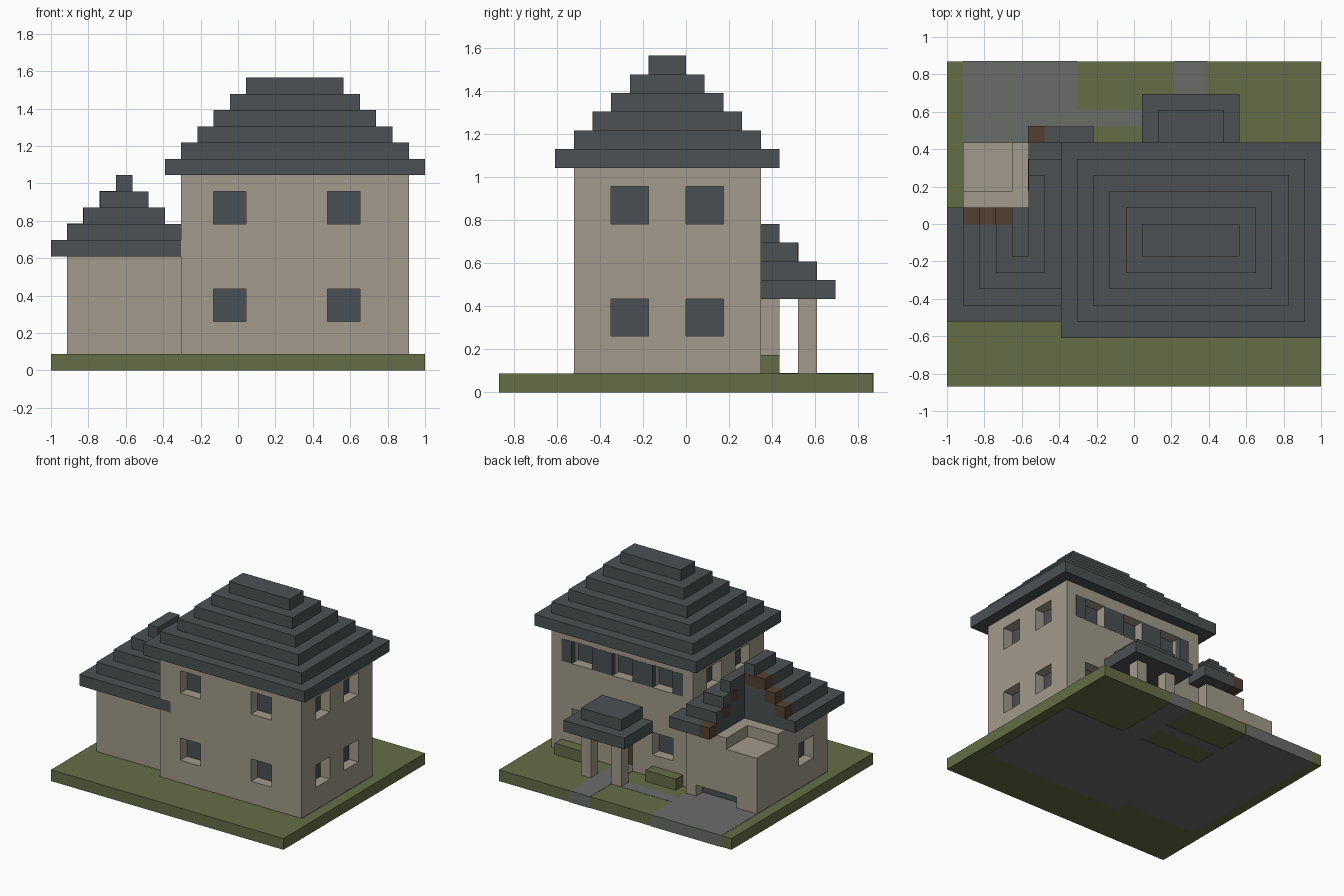
import bpy, bmesh
from mathutils import Matrix, Vector

cube = bpy.data.objects.get("Cube")
if cube:
    bpy.data.objects.remove(cube, do_unlink=True)

U = 2 / 23                      # one building block
ORIGIN = Vector((-1, -10 * U, 0))
EPS = 0.02                      # small proud margin, in blocks


def material(name, rgb):
    """Flat material from an sRGB colour, stored linear."""
    lin = [((c / 255 + 0.055) / 1.055) ** 2.4 for c in rgb] + [1]
    m = bpy.data.materials.new(name)
    m.use_nodes = True
    m.diffuse_color = lin
    bsdf = m.node_tree.nodes["Principled BSDF"]
    bsdf.inputs["Base Color"].default_value = lin
    bsdf.inputs["Roughness"].default_value = 0.9
    return m


WALL = material("beige wall", (162, 154, 139))
ROOF = material("slate roof", (76, 81, 83))
GLASS = material("dark glass", (73, 80, 83))
GRASS = material("grass green", (101, 109, 70))
PAVING = material("grey paving", (106, 108, 106))
WOOD = material("brown wood", (84, 65, 50))


def build(name, boxes, mat, grow=0.0):
    """One object from boxes (x0, x1, y0, y1, z0, z1) in block units."""
    bm = bmesh.new()
    for x0, x1, y0, y1, z0, z1 in boxes:
        lo = Vector((x0 - grow, y0 - grow, z0 - grow)) * U
        hi = Vector((x1 + grow, y1 + grow, z1 + grow)) * U
        mat4 = Matrix.Translation(ORIGIN + (lo + hi) / 2) @ Matrix.Diagonal((*(hi - lo), 1))
        bmesh.ops.create_cube(bm, size=1, matrix=mat4)
    mesh = bpy.data.meshes.new(name)
    bm.to_mesh(mesh)
    bm.free()
    mesh.materials.append(mat)
    ob = bpy.data.objects.new(name, mesh)
    bpy.context.collection.objects.link(ob)
    return ob


def carve(target, boxes):
    """Subtract boxes from the target and discard the cutter."""
    cutter = build("cutter", boxes, WALL)
    cutter.hide_render = True
    mod = target.modifiers.new("openings", "BOOLEAN")
    mod.operation = "DIFFERENCE"
    mod.solver = "EXACT"
    mod.object = cutter
    bpy.context.view_layer.objects.active = target
    bpy.ops.object.modifier_apply(modifier=mod.name)
    bpy.data.objects.remove(cutter, do_unlink=True)


def opening(side, plane, a0, a1, z0, z1):
    """Return a one-block-deep recess and the thin pane at its back."""
    s = 1 if side[0] == "+" else -1
    def span(p, q):
        d = (min(p, q), max(p, q))
        return (*d, a0, a1, z0, z1) if side[1] == "x" else (a0, a1, *d, z0, z1)
    return span(plane + s * 0.3, plane - s), span(plane - s, plane - s * 0.92)


# Ground slab and paved areas
build("lawn", [(0, 23, 0, 20, 0, 1)], GRASS)
build("paving", [(8, 22, 4, 14, 0, 1), (1, 8, 5, 20, 0, 1),
                 (14, 16, 14, 20, 0, 1), (8, 14, 16, 17, 0, 1)], PAVING, EPS)

# Main house with recessed windows
LOW, HIGH = (3, 5), (9, 11)
holes = []
for z in (LOW, HIGH):
    holes += [opening("-y", 4, x, x + 2, *z) for x in (10, 17)]
    holes += [opening("+x", 22, y, y + 2, *z) for y in (6, 10)]
holes += [opening("-x", 8, y, y + 2, *HIGH) for y in (6, 10)]
holes += [opening("+y", 14, x, x + 2, *HIGH) for x in (10, 14, 18)]
holes += [opening("+y", 14, x, x + 2, *LOW) for x in (10, 18)]
door = opening("+y", 14, 14, 16, 1.01, 4)
house = build("house_walls", [(8, 22, 4, 14, 1, 12)], WALL)
carve(house, [h[0] for h in holes + [door]])
build("house_windows", [h[1] for h in holes], GLASS)
build("front_door", [door[1]], WOOD)

# Shutters beside the upper rear windows
build("shutters", [(x + d, x + d + 1, 13.5, 14 + EPS, *HIGH)
                   for x in (10, 14, 18) for d in (-1, 2)], GLASS)

# Main stepped hip roof
build("house_roof", [(7 + n, 23 - n, 3 + n, 15 - n, 12 + n, 13 + n)
                     for n in range(6)], ROOF)

# Garage with side window, low door and lowered corner
garage = build("garage_walls", [(1, 8, 5, 15, 1, 7)], WALL)
side_window = opening("-x", 1, 7, 9, *LOW)
garage_door = opening("+y", 15, 3, 7, 1.01, 2)
carve(garage, [side_window[0], garage_door[0], (0.5, 4, 12, 15.5, 6, 7.5)])
build("garage_window", [side_window[1]], GLASS)
build("garage_door", [garage_door[1]], GLASS)

# Garage stepped roof, open over the rear corner
layers = []
for n in range(5):
    layers.append((n, 9 - n, 4 + n, 11, 7 + n, 8 + n))
    if 9 - n > 5:
        layers.append((5, 9 - n, 11, 16 - n, 7 + n, 8 + n))
build("garage_roof", layers, ROOF)

# Exposed timber blocks along the broken roof edge
cells = [(1, 10, 8), (2, 10, 9), (3, 10, 10), (5, 15, 7)]
build("roof_timber", [(x, x + 1, y, y + 1, z, z + 1) for x, y, z in cells], WOOD, EPS)
build("roof_timber_ends", [(5 - EPS, 5.5, y, y + 1, z, z + 1)
                           for y, z in ((13, 8), (12, 9))]
      + [(4, 5, 10.5, 11 + EPS, 10, 11)], WOOD)

# Porch with two posts
build("porch_roof", [(12, 18, 14, 18, 5, 6), (13, 17, 14, 17, 6, 7)], ROOF)
build("porch_posts", [(x, x + 1, 16, 17, 1, 5) for x in (13, 16)], WALL)

# Hedges along the rear wall
build("hedges", [(x, x + 3, 14, 15, 1, 2) for x in (9, 18)], GRASS)
